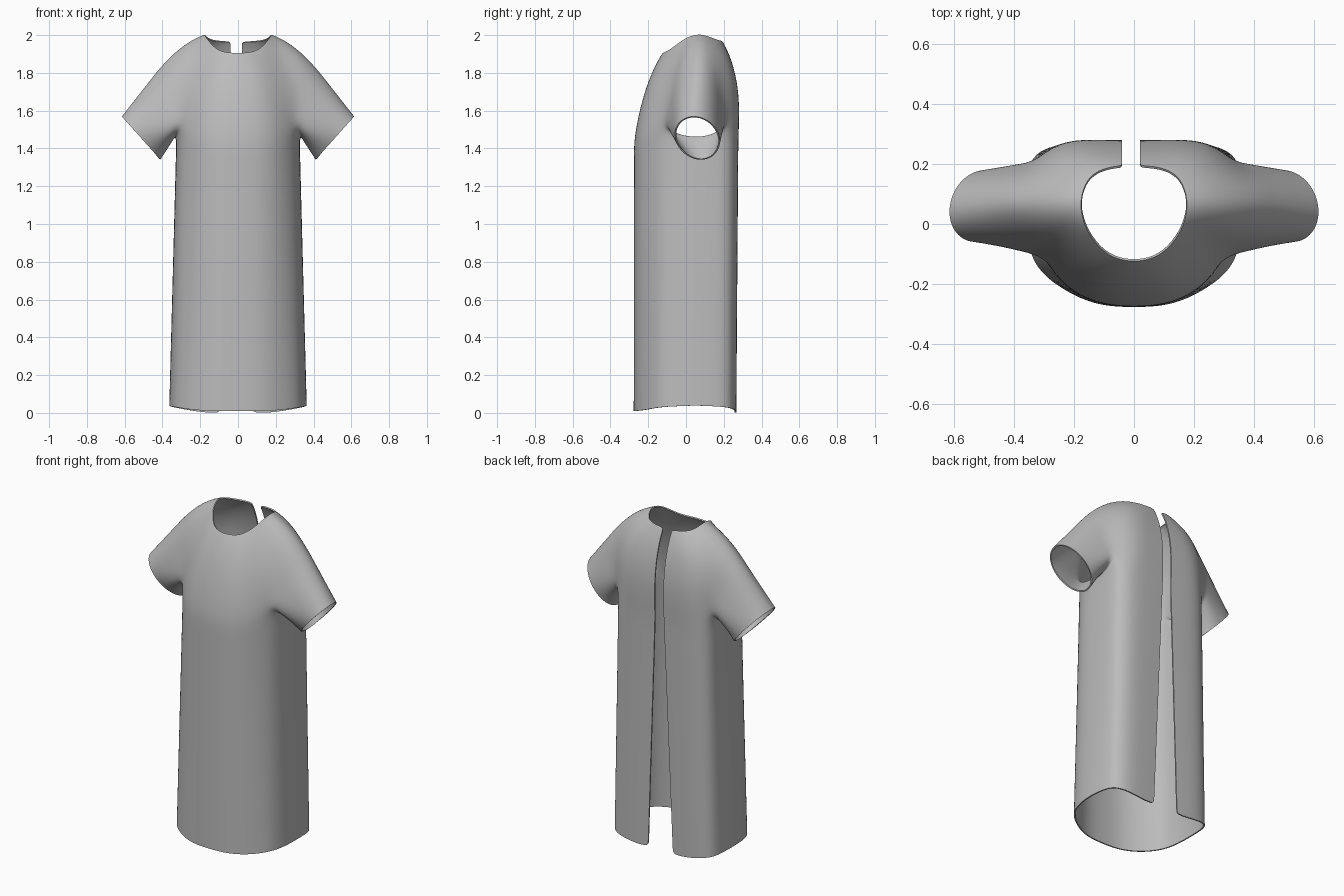
import bpy, bmesh, math
from mathutils import Vector

cube = bpy.data.objects.get("Cube")
if cube:
    bpy.data.objects.remove(cube, do_unlink=True)

# Left half of the yoke, from front centre over the shoulder to the back opening
NECK = [(0, -.127, 1.905), (.06, -.117, 1.907), (.105, -.09, 1.92), (.14, -.05, 1.95),
        (.163, -.01, 1.98), (.174, .03, 1.997), (.178, .065, 2.004), (.174, .1, 2),
        (.16, .14, 1.985), (.135, .168, 1.975), (.1, .185, 1.97), (.06, .193, 1.967),
        (.02, .194, 1.965)]
CHEST = [(0, -.215, 1.72), (.09, -.207, 1.72), (.157, -.178, 1.73), (.225, -.12, 1.75),
         (.265, -.06, 1.82), (.295, -.01, 1.9), (.305, .06, 1.945), (.297, .13, 1.92),
         (.275, .195, 1.86), (.245, .248, 1.79), (.175, .271, 1.76), (.1, .272, 1.75),
         (.02, .271, 1.75)]
ARMHOLE = [(0, -.278, 1.45), (.11, -.27, 1.45), (.213, -.225, 1.46), (.298, -.125, 1.52),
           (.345, -.087, 1.62), (.4, -.045, 1.75), (.435, .06, 1.835), (.413, .15, 1.77),
           (.368, .19, 1.65), (.32, .225, 1.53), (.25, .275, 1.46), (.13, .278, 1.45),
           (.02, .275, 1.45)]
UNDERARM = [(.322, -.04, 1.48), (.326, .05, 1.47), (.326, .14, 1.48)]
HEM = [(0, -.279, .01), (.13, -.272, .01), (.24, -.218, .015), (.325, -.152, .03),
       (.358, -.06, .035), (.366, .05, .04), (.36, .15, .035), (.342, .23, .03),
       (.265, .266, .015), (.16, .267, 0), (.075, .264, 0)]


def vecs(points):
    return [Vector(p) for p in points]


def blend(a, b, t):
    return [p.lerp(q, t) for p, q in zip(a, b)]


def through(a, b, c, t):
    """Quadratic curve through three rings."""
    return [p * (2 * t - 1) * (t - 1) + q * 4 * t * (1 - t) + r * t * (2 * t - 1)
            for p, q, r in zip(a, b, c)]


def cuff_ring():
    ring = []
    for i in range(10):
        a = math.radians((i - 3) * 36)
        drop = (1 - math.cos(a)) / 2
        ring.append(Vector((.513 + .109 * math.cos(a),
                            .04 + .126 * math.sin(a) + .04 * drop,
                            1.455 + .122 * math.cos(a))))
    return ring


bm = bmesh.new()


def add_row(points, side):
    # The right edge of the back opening sits slightly further from the centre
    row = []
    for p in points:
        x = p.x * side
        if side < 0 and abs(p.x - points[-1].x) < 1e-6 and p.y > .18 and p.x < .1:
            x -= .02
        row.append(bm.verts.new((x, p.y, p.z)))
    return row


def strip(a, b, closed=False):
    n = len(a)
    for i in range(n if closed else n - 1):
        j = (i + 1) % n
        bm.faces.new((a[i], a[j], b[j], b[i]))


neck, chest, armhole, hem = map(vecs, (NECK, CHEST, ARMHOLE, HEM))
under = vecs(UNDERARM)
cuff = cuff_ring()

for side in (1, -1):
    # Yoke from neckline to armhole level
    rows = [add_row(through(neck, chest, armhole, t), side)
            for t in (0, .06, .25, .5, .75, 1)]
    for a, b in zip(rows, rows[1:]):
        strip(a, b)
    base = rows[-1]
    arm = [bm.verts.new((p.x * side, p.y, p.z)) for p in under]

    # Body from armhole level to hem
    start = armhole[:4] + under + armhole[9:]
    last = base[:4] + arm + base[9:]
    for t in (.08, .2, .4, .6, .8, .98, 1):
        row = add_row(blend(start, hem, t), side)
        strip(last, row)
        last = row

    # Sleeve from armhole to cuff
    start = armhole[3:10] + under[::-1]
    last = base[3:10] + arm[::-1]
    for t in (.25, .5, .75, .95, 1):
        row = add_row(blend(start, cuff, t), side)
        strip(last, row, True)
        last = row

bmesh.ops.remove_doubles(bm, verts=bm.verts, dist=.0005)
bmesh.ops.recalc_face_normals(bm, faces=bm.faces)
mesh = bpy.data.meshes.new("gown")
bm.to_mesh(mesh)
bm.free()
gown = bpy.data.objects.new("gown", mesh)
bpy.context.collection.objects.link(gown)

# Cloth colour
cloth = bpy.data.materials.new("grey cloth")
cloth.use_nodes = True
colour = (.5, .5, .5, 1)
cloth.diffuse_color = colour
cloth.node_tree.nodes["Principled BSDF"].inputs["Base Color"].default_value = colour
mesh.materials.append(cloth)

# Smooth the cloth, then give it thickness
bpy.context.view_layer.objects.active = gown
gown.select_set(True)
smooth = gown.modifiers.new("smooth", "SUBSURF")
smooth.levels = smooth.render_levels = 3
thick = gown.modifiers.new("thickness", "SOLIDIFY")
thick.thickness = .008
thick.offset = -1
for name in ("smooth", "thickness"):
    bpy.ops.object.modifier_apply(modifier=name)
bpy.ops.object.shade_smooth_by_angle(angle=math.radians(50))
